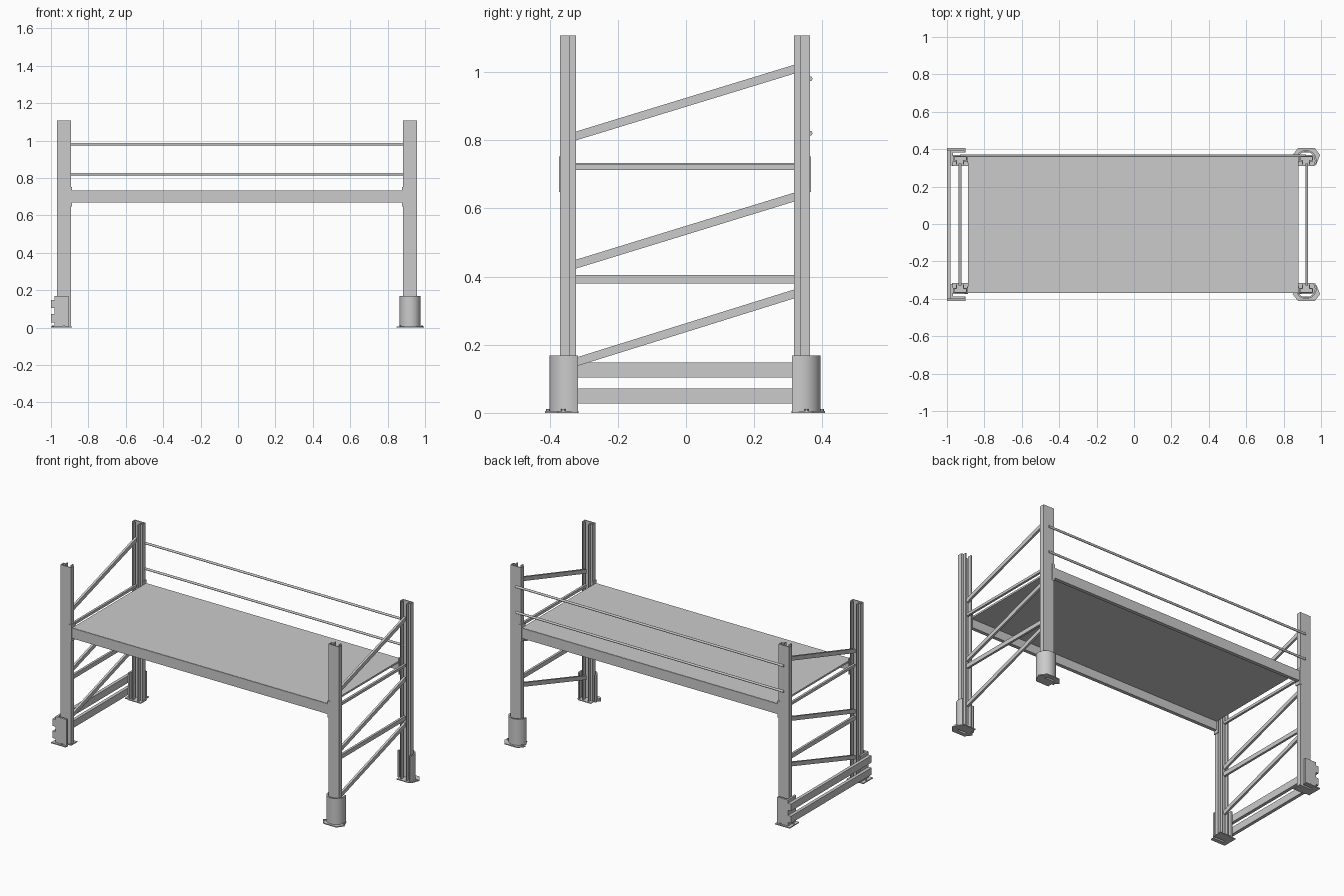
import bpy, bmesh, math
from mathutils import Vector, Matrix

if "Cube" in bpy.data.objects:
    bpy.data.objects.remove(bpy.data.objects["Cube"])

YC = -0.003            # mid plane between front and back posts
LEFT, RIGHT = -0.93, 0.92


def finish(name, bm):
    bmesh.ops.recalc_face_normals(bm, faces=bm.faces)
    me = bpy.data.meshes.new(name)
    bm.to_mesh(me)
    bm.free()
    ob = bpy.data.objects.new(name, me)
    bpy.context.collection.objects.link(ob)
    return ob


def box(name, x0, x1, y0, y1, z0, z1):
    bm = bmesh.new()
    m = Matrix.Translation(((x0 + x1) / 2, (y0 + y1) / 2, (z0 + z1) / 2))
    m = m @ Matrix.Diagonal((x1 - x0, y1 - y0, z1 - z0, 1))
    bmesh.ops.create_cube(bm, size=1, matrix=m)
    return finish(name, bm)


def strip(name, path, t, z0, z1, cx=0, side=-1):
    """Bent sheet: open path thickened to its left by t, extruded from z0 to z1.
    The path is drawn at the front (side=-1) and mirrored for the back."""
    p = [Vector(q) for q in path]
    inner = []
    for i, q in enumerate(p):
        dirs = []
        if i > 0:
            dirs.append((q - p[i - 1]).normalized())
        if i < len(p) - 1:
            dirs.append((p[i + 1] - q).normalized())
        ns = [Vector((-d.y, d.x)) for d in dirs]
        n = sum(ns, Vector((0, 0))).normalized()
        inner.append(q + n * (t / n.dot(ns[0])))
    bm = bmesh.new()
    rows = []
    for a, b in zip(p, inner):
        rows.append([bm.verts.new((cx + q.x, YC - side * (q.y - YC), z))
                     for q, z in ((a, z0), (b, z0), (b, z1), (a, z1))])
    for r, s in zip(rows, rows[1:]):
        for k in range(4):
            bm.faces.new((r[k], r[(k + 1) % 4], s[(k + 1) % 4], s[k]))
    bm.faces.new(rows[0])
    bm.faces.new(rows[-1])
    return finish(name, bm)


def brace(name, cx, za, zb, h):
    """Flat bar between front and back posts, with plumb-cut ends."""
    bm = bmesh.new()
    ring = [bm.verts.new((cx - 0.007, y, z)) for y, z in
            ((-0.33, za - h / 2), (0.324, zb - h / 2), (0.324, zb + h / 2), (-0.33, za + h / 2))]
    f = bm.faces.new(ring)
    ext = bmesh.ops.extrude_face_region(bm, geom=[f])
    bmesh.ops.translate(bm, vec=(0.014, 0, 0),
                        verts=[v for v in ext["geom"] if isinstance(v, bmesh.types.BMVert)])
    return finish(name, bm)


# Post section, drawn for the front: wide web, stepped in to narrow open lips
post = [(-0.022, -0.323), (-0.022, -0.341), (-0.037, -0.341), (-0.037, -0.37),
        (0.037, -0.37), (0.037, -0.341), (0.022, -0.341), (0.022, -0.323)]
# Rounded guard section and its angular base strip
arc = [(0.056 * math.cos(math.radians(a)), -0.345 + 0.056 * math.sin(math.radians(a)))
       for a in range(180, 391, 15)]
hex_base = [(-0.072, -0.375), (-0.042, -0.413), (0.046, -0.413), (0.075, -0.375), (0.055, -0.325)]
# Angle guard section and base
angle = [(-0.05, -0.32), (-0.05, -0.40), (0.025, -0.40)]
angle_base = [(-0.07, -0.32), (-0.07, -0.413), (0.03, -0.413)]

for side, fb in ((-1, "front"), (1, "back")):
    for cx, lr in ((LEFT, "left"), (RIGHT, "right")):
        tag = f"{fb}_{lr}"
        # Post and foot plate
        strip(f"post_{tag}", post, 0.006, 0, 1.107, cx, side)
        ys = sorted(YC - side * (y - YC) for y in (-0.375, -0.315))
        box(f"foot_plate_{tag}", cx - 0.042, cx + 0.042, ys[0], ys[1], 0, 0.005)
        # Post guards: angle on the left end, rounded on the right end
        if lr == "left":
            strip(f"angle_guard_{tag}", angle, 0.012, 0, 0.168, cx, side)
            strip(f"guard_base_{tag}", angle_base, 0.025, 0, 0.006, cx, side)
            bolts = [(-0.06, -0.36), (0.0, -0.405)]
        else:
            g = strip(f"round_guard_{tag}", arc, 0.009, 0, 0.168, cx, side)
            bpy.ops.object.select_all(action='DESELECT')
            g.select_set(True)
            bpy.context.view_layer.objects.active = g
            bpy.ops.object.shade_smooth_by_angle(angle=math.radians(35))
            strip(f"guard_base_{tag}", hex_base, 0.025, 0, 0.006, cx, side)
            bolts = [(-0.055, -0.384), (0.063, -0.36)]
        # Base bolts
        for i, (bx, by) in enumerate(bolts):
            bm = bmesh.new()
            bmesh.ops.create_cone(bm, cap_ends=True, segments=6, radius1=0.006, radius2=0.006, depth=0.012,
                                  matrix=Matrix.Translation((cx + bx, YC - side * (by - YC), 0.006)))
            finish(f"base_bolt_{tag}_{i}", bm)
        # Beam connector: small angle plate hooked over the post corner
        s = 1 if lr == "left" else -1
        e = cx + s * 0.037
        ys = sorted(YC - side * (y - YC) for y in (-0.3725, -0.335))
        box(f"beam_connector_side_{tag}", min(e, e + s * 0.005), max(e, e + s * 0.005),
            ys[0], ys[1], 0.648, 0.752)
        yf = sorted(YC - side * (y - YC) for y in (-0.3725, -0.37))
        box(f"beam_connector_face_{tag}", min(e, e - s * 0.012), max(e, e - s * 0.012),
            yf[0], yf[1], 0.648, 0.752)
    # Load beam
    ys = sorted(YC - side * (y - YC) for y in (-0.37, -0.348))
    box(f"beam_{fb}", -0.893, 0.883, ys[0], ys[1], 0.668, 0.731)

# Deck panel
box("deck", -0.887, 0.88, -0.368, 0.362, 0.722, 0.733)

# Frame bracing, same at both ends
for cx, lr in ((LEFT, "left"), (RIGHT + 0.004, "right")):
    for i, (za, zb, h) in enumerate(((0.147, 0.351, 0.026), (0.434, 0.635, 0.026),
                                     (0.81, 1.01, 0.026), (0.392, 0.392, 0.026),
                                     (0.72, 0.72, 0.016))):
        brace(f"brace_{lr}_{i}", cx, za, zb, h)

# Low guard rails along the left end
for i, (z0, z1) in enumerate(((0.028, 0.072), (0.104, 0.148))):
    box(f"low_guard_rail_{i}", -1.0, -0.98, -0.40, 0.394, z0, z1)

# Safety rods across the back
for i, z in enumerate((0.82, 0.98)):
    bm = bmesh.new()
    m = Matrix.Translation((-0.005, 0.364, z)) @ Matrix.Rotation(math.pi / 2, 4, 'Y')
    bmesh.ops.create_cone(bm, cap_ends=True, segments=12, radius1=0.007, radius2=0.007, depth=1.85, matrix=m)
    rod = finish(f"back_rod_{i}", bm)
    bpy.ops.object.select_all(action='DESELECT')
    rod.select_set(True)
    bpy.context.view_layer.objects.active = rod
    bpy.ops.object.shade_smooth_by_angle(angle=math.radians(40))
